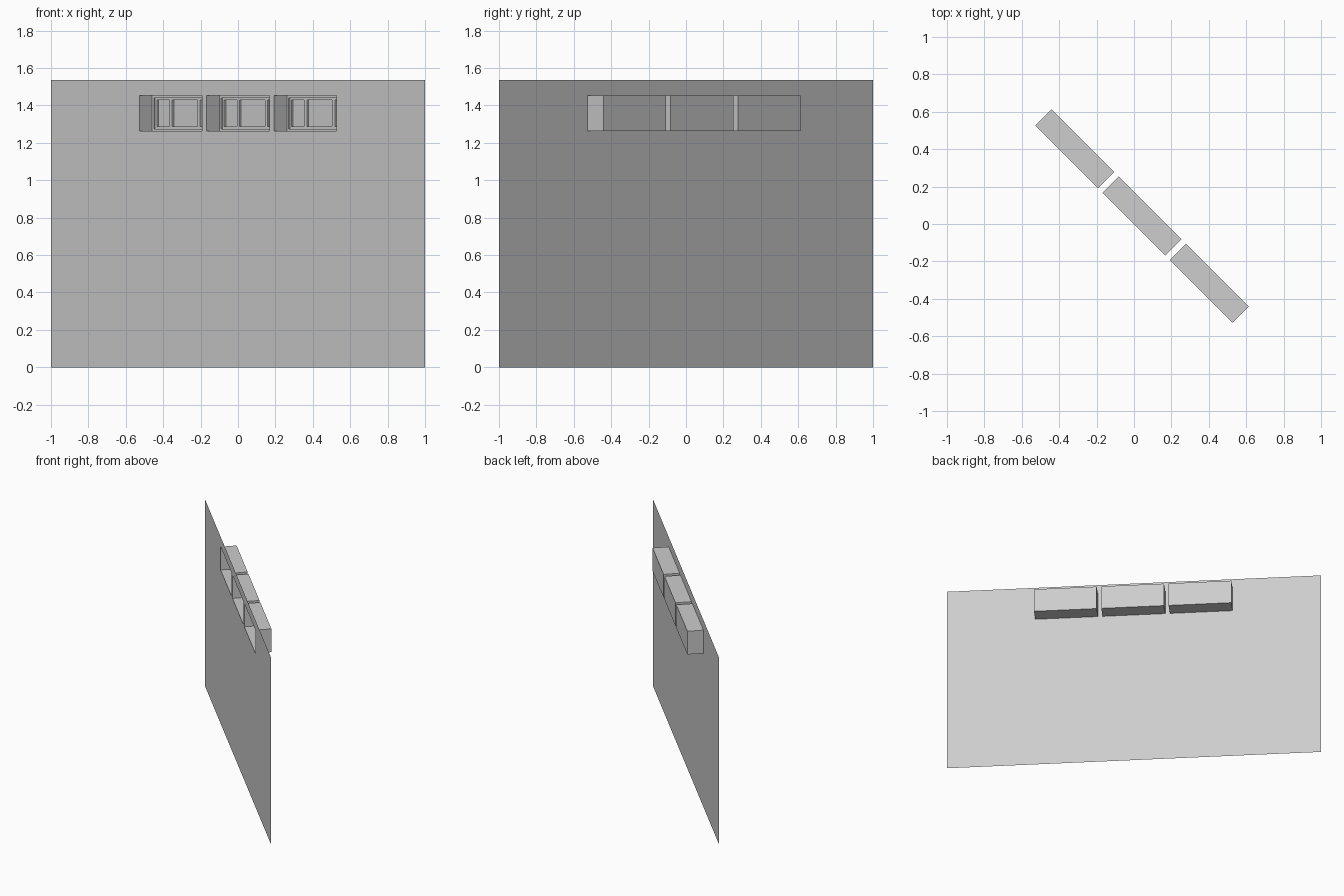
import bpy, bmesh, math

if "Cube" in bpy.data.objects:
    bpy.data.objects.remove(bpy.data.objects["Cube"])

plaster = bpy.data.materials.new("light_grey")
plaster.use_nodes = True
plaster.diffuse_color = (0.61, 0.61, 0.61, 1)
plaster.node_tree.nodes["Principled BSDF"].inputs["Base Color"].default_value = (0.61, 0.61, 0.61, 1)

# Local frame: x runs along the wall, y goes back through it
TURN = -math.pi / 4
HALF_WALL, WALL_TOP = math.sqrt(2), 1.535
HALF, DEPTH, LOW, HIGH = 0.237, 0.121, 1.262, 1.453
CENTRES = {"right": -0.509, "middle": 0.0, "left": 0.509}


def finish(bm, name):
    mesh = bpy.data.meshes.new(name)
    bm.to_mesh(mesh)
    bm.free()
    mesh.materials.append(plaster)
    obj = bpy.data.objects.new(name, mesh)
    obj.rotation_euler.z = TURN
    bpy.context.collection.objects.link(obj)


def block(bm, x0, x1, y0, y1, z0, z1):
    verts = bmesh.ops.create_cube(bm, size=1)["verts"]
    for v in verts:
        v.co = (x1 if v.co.x > 0 else x0, y1 if v.co.y > 0 else y0, z1 if v.co.z > 0 else z0)
    return verts


def ring(bm, c, half, low, high, bar, y0, y1):
    for x0, x1 in ((c - half, c - half + bar), (c + half - bar, c + half)):
        block(bm, x0, x1, y0, y1, low, high)
    for z0, z1 in ((low, low + bar), (high - bar, high)):
        block(bm, c - half + bar, c + half - bar, y0, y1, z0, z1)


# Thin wall with three openings
bm = bmesh.new()
xs = [-HALF_WALL] + [c + s * HALF for c in CENTRES.values() for s in (-1, 1)] + [HALF_WALL]
zs = [0, LOW, HIGH, WALL_TOP]
for i in range(len(xs) - 1):
    for j in range(3):
        if j == 1 and i % 2 == 1:
            continue
        corners = ((xs[i], zs[j]), (xs[i + 1], zs[j]), (xs[i + 1], zs[j + 1]), (xs[i], zs[j + 1]))
        bm.faces.new([bm.verts.new((x, 0, z)) for x, z in corners])
bmesh.ops.remove_doubles(bm, verts=bm.verts, dist=0.0001)
bmesh.ops.dissolve_limit(bm, angle_limit=0.01, verts=bm.verts, edges=bm.edges)
finish(bm, "wall")

for side, c in CENTRES.items():
    # Recess box, open at the wall
    bm = bmesh.new()
    block(bm, c - HALF, c + HALF, 0, DEPTH, LOW, HIGH)
    bm.normal_update()
    front = [f for f in bm.faces if f.calc_center_median().y < 0.001]
    bmesh.ops.delete(bm, geom=front, context="FACES")
    finish(bm, side + "_window_recess")

    # Stepped frame and two upright bars against the back
    bm = bmesh.new()
    back = DEPTH - 0.001
    ring(bm, c, HALF - 0.001, LOW + 0.001, HIGH - 0.001, 0.012, 0.096, back)
    ring(bm, c, HALF - 0.013, LOW + 0.013, HIGH - 0.013, 0.012, 0.107, back)
    for s in (-1, 1):
        x = c + s * 0.106
        block(bm, x - 0.01, x + 0.01, 0.107, back, LOW + 0.025, HIGH - 0.025)
    finish(bm, side + "_window_frame")
